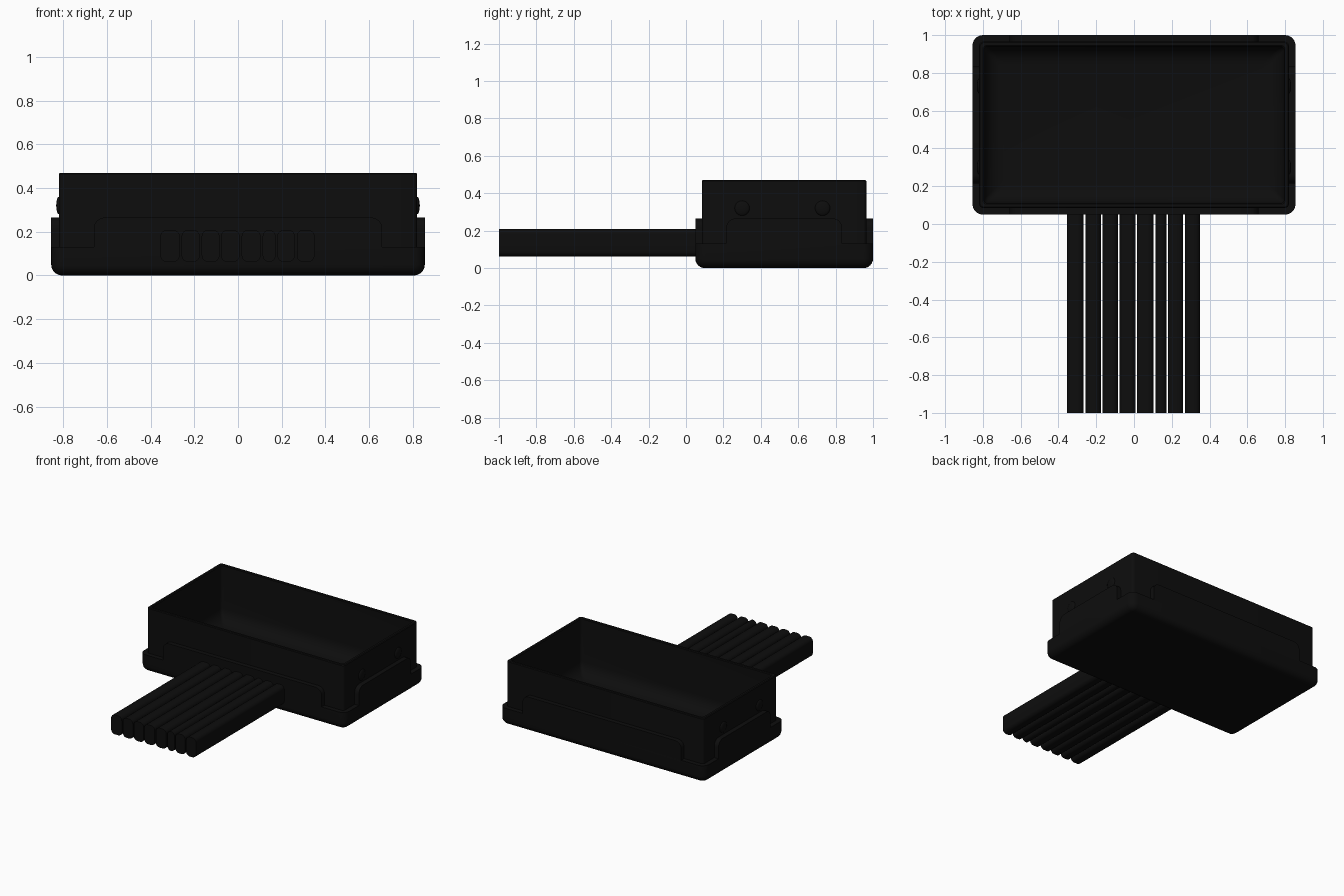
import bpy, bmesh, math
from mathutils import Matrix

cube = bpy.data.objects.get("Cube")
if cube:
    bpy.data.objects.remove(cube, do_unlink=True)

black = bpy.data.materials.new("matte_black")
black.use_nodes = True
COLOR = (0.004, 0.004, 0.004, 1)
black.diffuse_color = COLOR
black.node_tree.nodes["Principled BSDF"].inputs["Base Color"].default_value = COLOR

HX, HY, CY = 0.855, 0.475, 0.525   # tray half sizes and centre
LEDGE, TAB_TOP, TOP = 0.13, 0.265, 0.47
STEP = 0.035                       # upper wall set back from the lip


def finish(bm, name):
    bmesh.ops.recalc_face_normals(bm, faces=bm.faces)
    mesh = bpy.data.meshes.new(name)
    bm.to_mesh(mesh)
    bm.free()
    obj = bpy.data.objects.new(name, mesh)
    bpy.context.collection.objects.link(obj)
    mesh.materials.append(black)
    bpy.ops.object.select_all(action='DESELECT')
    obj.select_set(True)
    bpy.context.view_layer.objects.active = obj
    bpy.ops.object.shade_smooth_by_angle(angle=math.radians(35))
    return obj


def rounded_rect(hx, hy, r, steps=6):
    pts = []
    for k, (sx, sy) in enumerate([(1, 1), (-1, 1), (-1, -1), (1, -1)]):
        for i in range(steps + 1):
            a = (k + i / steps) * math.pi / 2
            pts.append((sx * (hx - r) + r * math.cos(a),
                        sy * (hy - r) + r * math.sin(a)))
    return pts


def loft(bm, rings):
    loops = [[bm.verts.new(p) for p in ring] for ring in rings]
    n = len(loops[0])
    for a, b in zip(loops, loops[1:]):
        for i in range(n):
            j = (i + 1) % n
            bm.faces.new((a[i], a[j], b[j], b[i]))
    bm.faces.new(loops[0])
    bm.faces.new(loops[-1])


def arc(inset, z, r, start, end, steps=6):
    angles = [math.radians(start + (end - start) * i / steps) for i in range(steps + 1)]
    return [(inset + r * math.cos(a), z + r * math.sin(a)) for a in angles]


# Open tray: wall section swept from the underside, over the rim, to the floor
section = arc(0.05, 0.05, 0.05, 270, 180)
section += [(0, LEDGE), (STEP, LEDGE), (STEP, TOP - 0.005), (STEP + 0.005, TOP),
            (0.055, TOP), (0.06, TOP - 0.005)]
section += arc(0.16, 0.15, 0.10, 180, 270)
bm = bmesh.new()
loft(bm, [[(x, y + CY, z) for x, y in
           rounded_rect(HX - d, HY - d, max(0.02, 0.055 - d))] for d, z in section])
finish(bm, "tray_body")


# Raised lip tabs in the middle of each side, with rounded upper corners
def lip_tab(name, half, distance, angle):
    r = 0.05
    outline = [(-half, LEDGE - 0.01), (half, LEDGE - 0.01)]
    outline += arc(half - r, TAB_TOP - r, r, 0, 90)
    outline += arc(r - half, TAB_TOP - r, r, 90, 180)
    bm = bmesh.new()
    loft(bm, [[(u, -d, z) for u, z in outline]
              for d in (distance, distance - STEP - 0.005)])
    bm.transform(Matrix.Translation((0, CY, 0)) @ Matrix.Rotation(angle, 4, 'Z'))
    finish(bm, name)


lip_tab("front_lip_tab", 0.66, HY, 0)
lip_tab("left_lip_tab", 0.31, HX, math.pi / 2)
lip_tab("back_lip_tab", 0.66, HY, math.pi)
lip_tab("right_lip_tab", 0.31, HX, -math.pi / 2)

# Low round snap studs on the side walls
for side, sx in (("left", 1), ("right", -1)):
    for place, y in (("front", 0.30), ("back", 0.73)):
        bm = bmesh.new()
        bmesh.ops.create_uvsphere(bm, u_segments=20, v_segments=12, radius=0.04)
        bm.transform(Matrix.Translation((sx * (HX - STEP), y, 0.32))
                     @ Matrix.Diagonal((0.3, 1, 1, 1)))
        finish(bm, f"{side}_{place}_stud")

# Row of eight cables leaving the front wall
spans = [(-0.355, -0.267), (-0.258, -0.175), (-0.166, -0.085), (-0.078, 0.007),
         (0.017, 0.103), (0.113, 0.172), (0.18, 0.26), (0.269, 0.35)]
for i, (x0, x1) in enumerate(spans):
    bm = bmesh.new()
    shape = rounded_rect((x1 - x0) / 2, 0.073, 0.029)
    loft(bm, [[(x + (x0 + x1) / 2, y, z + 0.135) for x, z in shape]
              for y in (-1, 0.08)])
    finish(bm, f"cable_{i + 1}")
